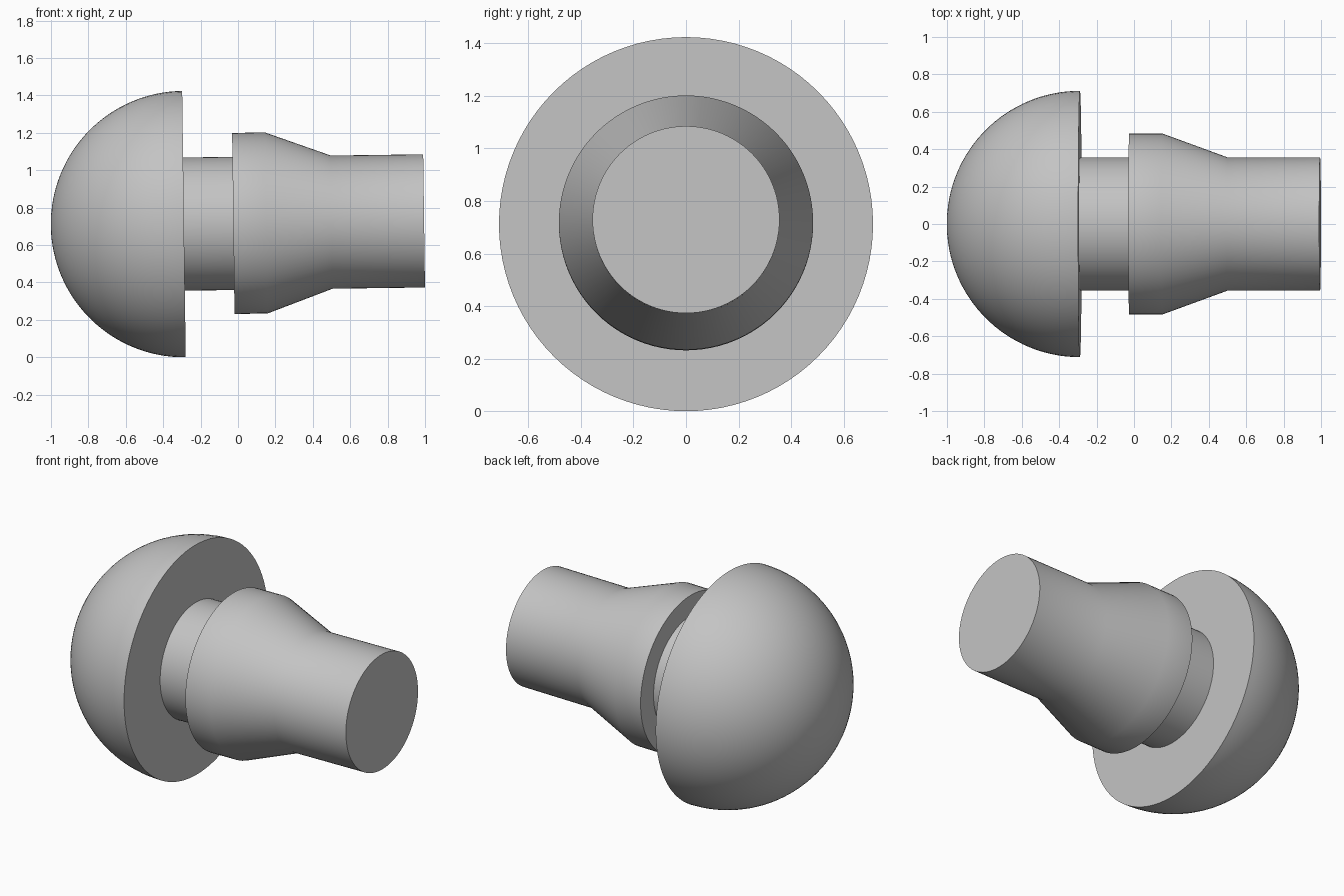
import bpy, bmesh, math
from mathutils import Matrix, Vector

if "Cube" in bpy.data.objects:
    bpy.data.objects.remove(bpy.data.objects["Cube"])

SEGMENTS = 96
HEAD_R, NECK_R, COLLAR_R = 0.712, 0.356, 0.484
TILT = 0.0133  # slight upward tilt of the long axis

grey = bpy.data.materials.new("plain grey")
grey.diffuse_color = (0.55, 0.55, 0.55, 1)
grey.use_nodes = True
grey.node_tree.nodes["Principled BSDF"].inputs["Base Color"].default_value = grey.diffuse_color

# The axis starts at the centre of the flat side of the head
place = Matrix.Translation((-0.289, 0, 0.712)) @ Matrix.Rotation(-TILT, 4, 'Y')


def lathe(name, profile):
    """Turn (distance along axis, radius) points round the x axis."""
    bm = bmesh.new()
    verts = [bm.verts.new((s, 0, r)) for s, r in profile]
    edges = [bm.edges.new(pair) for pair in zip(verts, verts[1:])]
    bmesh.ops.spin(bm, geom=verts + edges, cent=(0, 0, 0), axis=(1, 0, 0),
                   angle=2 * math.pi, steps=SEGMENTS, use_duplicate=False)
    bmesh.ops.remove_doubles(bm, verts=bm.verts, dist=1e-5)
    bmesh.ops.recalc_face_normals(bm, faces=bm.faces)
    # Make sure an open part also faces away from the axis
    side = max(bm.faces, key=lambda f: f.calc_center_median().yz.length
               * (abs(f.normal.x) < 0.9))
    if side.normal.dot(Vector((0, *side.calc_center_median().yz))) < 0:
        bmesh.ops.reverse_faces(bm, faces=bm.faces)
    mesh = bpy.data.meshes.new(name)
    bm.to_mesh(mesh)
    bm.free()
    mesh.materials.append(grey)
    obj = bpy.data.objects.new(name, mesh)
    obj.matrix_world = place
    bpy.context.collection.objects.link(obj)
    bpy.ops.object.select_all(action='DESELECT')
    obj.select_set(True)
    bpy.context.view_layer.objects.active = obj
    bpy.ops.object.shade_smooth_by_angle(angle=math.radians(30))


# Half-ball head with a flat rim around the neck
arc = [i / 32 * math.pi / 2 for i in range(33)]
lathe("domed_head", [(-HEAD_R * math.cos(a), HEAD_R * math.sin(a)) for a in arc]
      + [(0, NECK_R)])

# Short neck between the head and the collar
lathe("neck", [(0, NECK_R), (0.264, NECK_R)])

# Collar that tapers into the straight shank
lathe("collar_and_shank", [(0.264, NECK_R), (0.264, COLLAR_R), (0.44, COLLAR_R),
                           (0.79, NECK_R), (1.284, NECK_R), (1.284, 0)])
